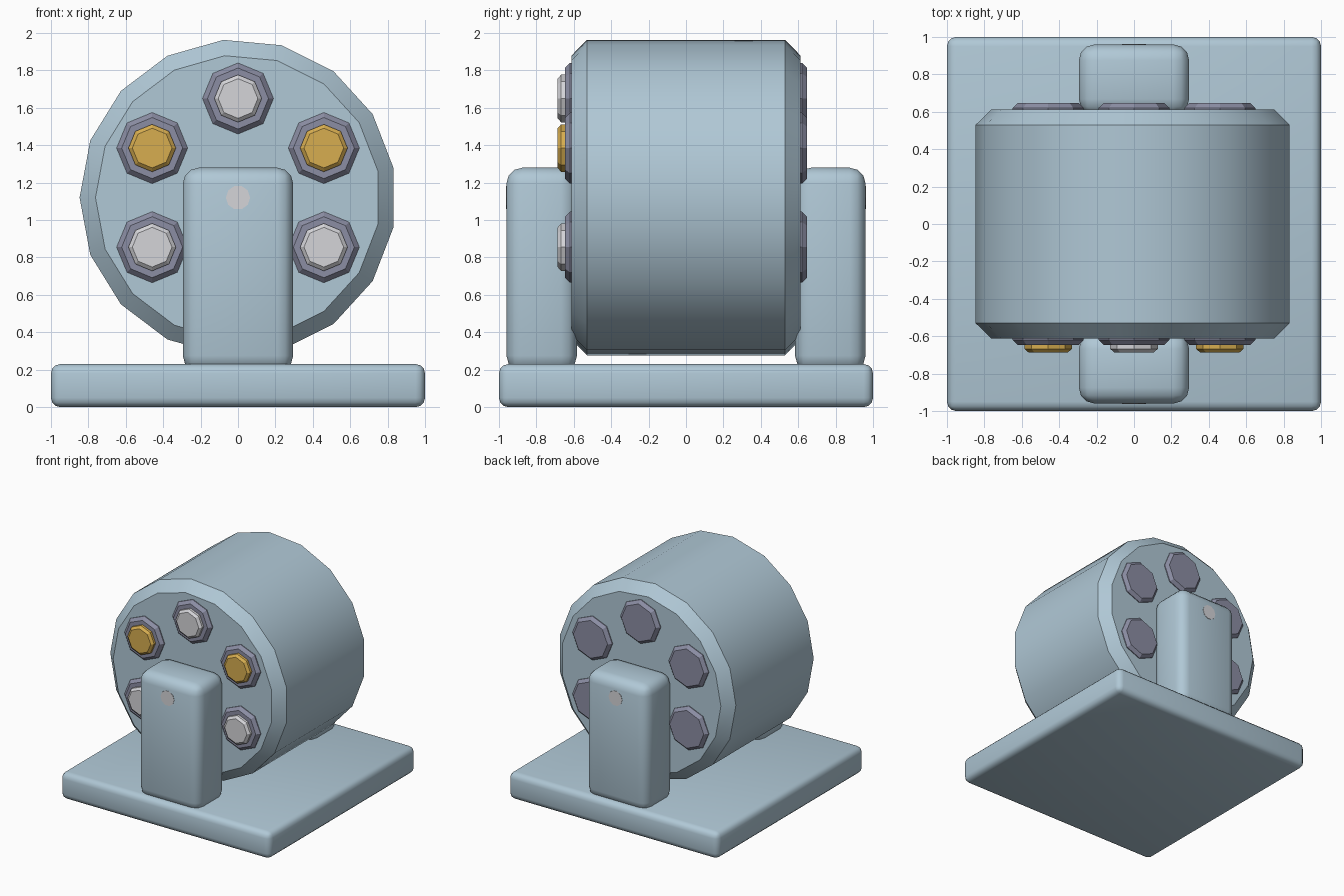
import bpy, bmesh, math

if "Cube" in bpy.data.objects:
    bpy.data.objects.remove(bpy.data.objects["Cube"])


def material(name, rgb):
    m = bpy.data.materials.new(name)
    m.diffuse_color = (*rgb, 1)
    m.use_nodes = True
    m.node_tree.nodes["Principled BSDF"].inputs["Base Color"].default_value = m.diffuse_color
    return m


BLUE = material("pale blue", (0.434, 0.578, 0.672))
STEEL = material("dark violet grey", (0.26, 0.27, 0.37))
GOLD = material("gold", (0.68, 0.42, 0.08))
SILVER = material("silver", (0.66, 0.66, 0.69))


def finish(bm, name, mat, angle):
    bmesh.ops.recalc_face_normals(bm, faces=bm.faces)
    me = bpy.data.meshes.new(name)
    bm.to_mesh(me)
    bm.free()
    ob = bpy.data.objects.new(name, me)
    bpy.context.collection.objects.link(ob)
    me.materials.append(mat)
    bpy.ops.object.select_all(action='DESELECT')
    ob.select_set(True)
    bpy.context.view_layer.objects.active = ob
    bpy.ops.object.shade_smooth_by_angle(angle=math.radians(angle))
    return ob


def turned(name, mat, profile, sides, x, z, start=0.0):
    """Closed solid turned about the y axis; profile is (radius, y)."""
    bm = bmesh.new()
    rings = []
    for r, y in profile:
        angs = [start + math.tau * i / sides for i in range(sides)]
        rings.append([bm.verts.new((x + r * math.cos(a), y, z + r * math.sin(a)))
                      for a in angs])
    for a, b in zip(rings, rings[1:]):
        for i in range(sides):
            j = (i + 1) % sides
            bm.faces.new((a[i], a[j], b[j], b[i]))
    bm.faces.new(rings[0])
    bm.faces.new(rings[-1])
    return finish(bm, name, mat, 30)


def block(name, mat, lo, hi, bevel, segments):
    """Rounded box between two corners."""
    bm = bmesh.new()
    bmesh.ops.create_cube(bm, size=1)
    for v in bm.verts:
        v.co = [(l + h) / 2 + c * (h - l) for c, l, h in zip(v.co, lo, hi)]
    bmesh.ops.bevel(bm, geom=bm.edges[:], offset=bevel, segments=segments,
                    profile=0.5, affect='EDGES')
    return finish(bm, name, mat, 50)


AXIS_Z = 1.12

# Base plate and the two upright supports
block("base_plate", BLUE, (-1, -1, 0), (1, 1, 0.23), 0.05, 3)
block("front_support", BLUE, (-0.295, -0.96, 0.19), (0.295, -0.583, 1.28), 0.085, 3)
block("back_support", BLUE, (-0.295, 0.583, 0.19), (0.295, 0.96, 1.28), 0.085, 3)

# Seventeen-sided drum with chamfered rims
turned("drum", BLUE, [(0.762, -0.613), (0.847, -0.53), (0.847, 0.53), (0.762, 0.613)],
       17, 0, AXIS_Z, math.pi)

# Axle pin showing at both supports
turned("axle_pin", SILVER, [(0.065, -0.963), (0.065, 0.963)], 10, 0, AXIS_Z)

# Six chamber sleeves with alternating silver and gold caps at the front
for k in range(6):
    a = math.radians(90 + 60 * k)
    x, z = 0.53 * math.cos(a), AXIS_Z + 0.53 * math.sin(a)
    turned(f"chamber_sleeve_{k + 1}", STEEL,
           [(0.163, -0.647), (0.19, -0.62), (0.19, 0.62), (0.163, 0.647)], 8, x, z)
    turned(f"chamber_cap_{k + 1}", GOLD if k % 2 else SILVER,
           [(0.106, -0.686), (0.127, -0.668), (0.127, -0.6)], 8, x, z)
